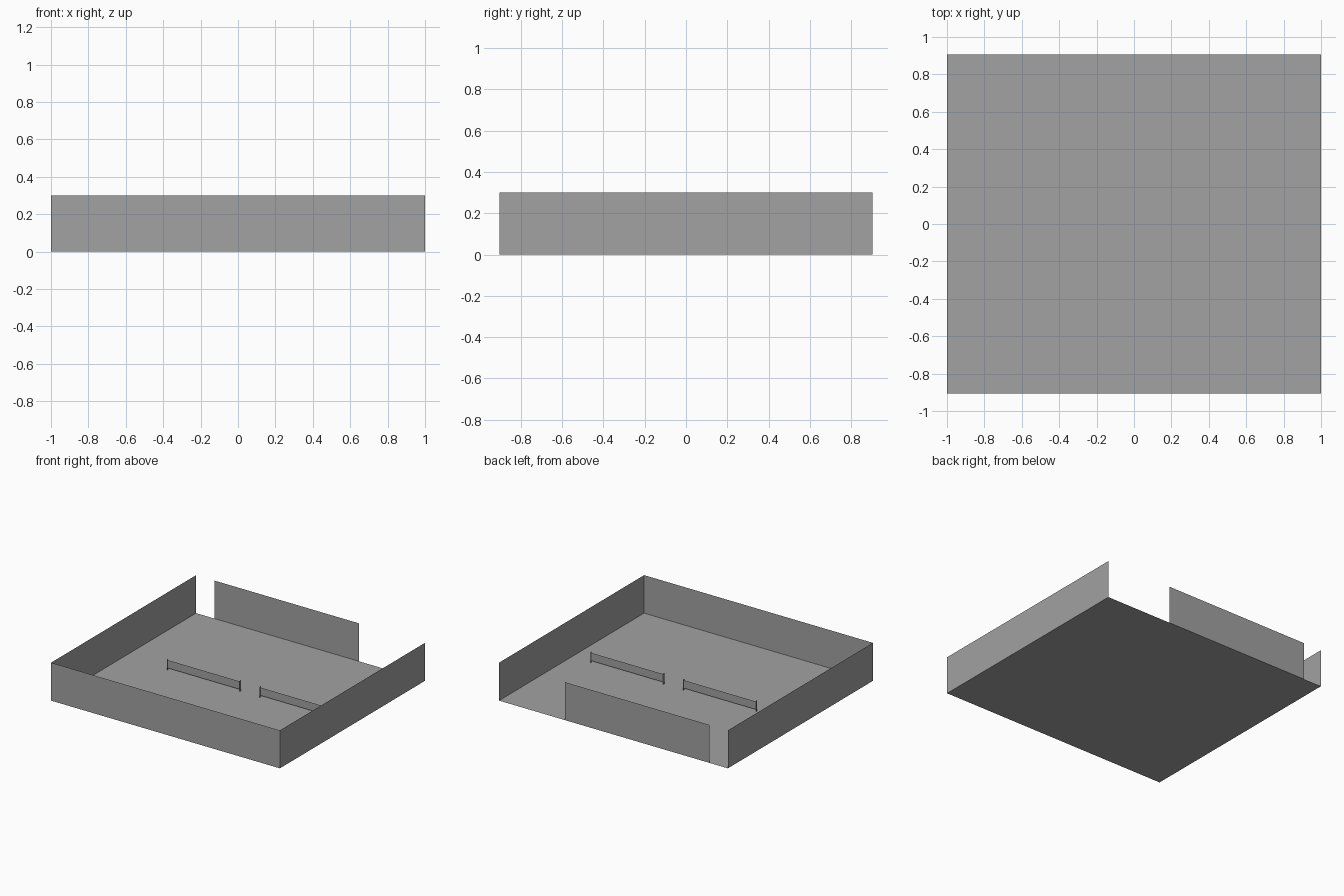
import bpy
from mathutils import Vector

cube = bpy.data.objects.get("Cube")
if cube:
    bpy.data.objects.remove(cube, do_unlink=True)

GREY = (0.36, 0.36, 0.36, 1)
grey = bpy.data.materials.new("plain grey")
grey.use_nodes = True
grey.diffuse_color = GREY
grey.node_tree.nodes["Principled BSDF"].inputs["Base Color"].default_value = GREY

HALF_X, HALF_Y, WALL_H = 1.0, 0.905, 0.30


def panel(name, corner, side_a, side_b):
    """Flat sheet spanned by two sides from a corner."""
    c, a, b = Vector(corner), Vector(side_a), Vector(side_b)
    mesh = bpy.data.meshes.new(name)
    mesh.from_pydata([c, c + a, c + a + b, c + b], [], [(0, 1, 2, 3)])
    mesh.materials.append(grey)
    obj = bpy.data.objects.new(name, mesh)
    bpy.context.collection.objects.link(obj)
    return obj


def wall_along_x(name, x0, x1, y, z0, z1):
    return panel(name, (x0, y, z0), (x1 - x0, 0, 0), (0, 0, z1 - z0))


def wall_along_y(name, x, y0, y1, z1):
    return panel(name, (x, y0, 0), (0, y1 - y0, 0), (0, 0, z1))


# Floor
panel("floor", (-HALF_X, -HALF_Y, 0), (2 * HALF_X, 0, 0), (0, 2 * HALF_Y, 0))

# Outer walls; the back one leaves an opening at each end
wall_along_x("front_wall", -HALF_X, HALF_X, -HALF_Y, 0, WALL_H)
wall_along_x("back_wall", -0.84, 0.423, HALF_Y, 0, WALL_H)
wall_along_y("left_wall", HALF_X, -HALF_Y, HALF_Y, WALL_H)
wall_along_y("right_wall", -HALF_X, -HALF_Y, HALF_Y, WALL_H)

# Two low dividers, each a rail between two narrow end posts
for side, x0, x1 in (("right", -0.615, 0.02), ("left", 0.195, 0.83)):
    wall_along_x(side + "_divider_rail", x0, x1, 0, 0.015, 0.078)
    for end, x in (("outer", x0), ("inner", x1)):
        wall_along_y(f"{side}_divider_{end}_post", x, -0.007, 0.007, 0.086)
